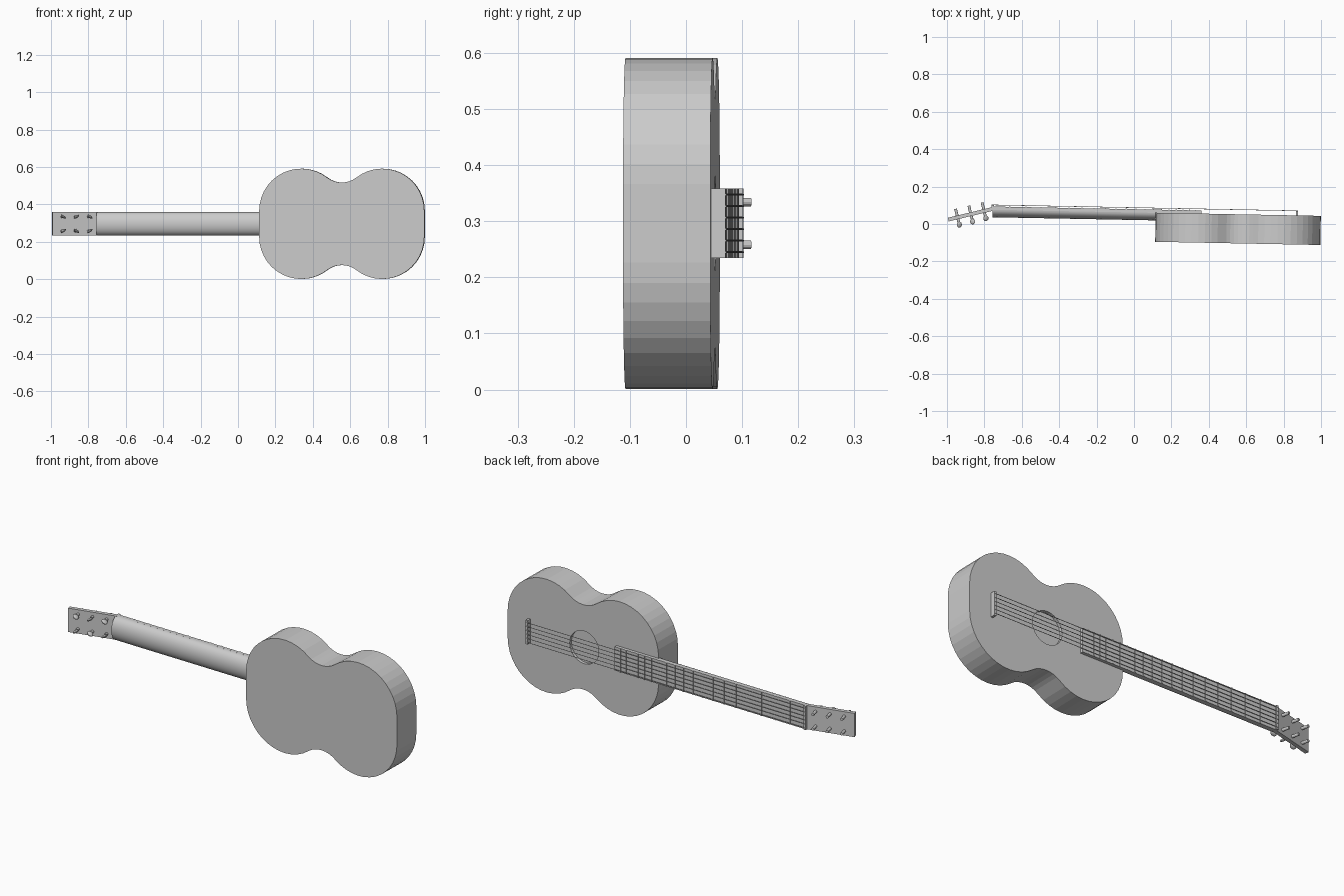
import bpy, bmesh
from math import radians, cos, sin, pi, atan2
from mathutils import Matrix, Vector

cube = bpy.data.objects.get("Cube")
if cube:
    bpy.data.objects.remove(cube)

grey = bpy.data.materials.new("plain grey")
grey.use_nodes = True
grey.diffuse_color = (0.6, 0.6, 0.6, 1)
grey.node_tree.nodes["Principled BSDF"].inputs["Base Color"].default_value = (0.6, 0.6, 0.6, 1)

MID = 0.296            # height of the centre line
TILT = radians(-1.1)   # slight lean of the whole instrument
TOP = 0.0625           # soundboard plane
STRING_Y = 0.0875
NUT_X, BRIDGE_X = -0.757, 0.87


def finish(name, bm, tilt=TILT):
    bmesh.ops.recalc_face_normals(bm, faces=bm.faces)
    mesh = bpy.data.meshes.new(name)
    bm.to_mesh(mesh)
    bm.free()
    mesh.materials.append(grey)
    obj = bpy.data.objects.new(name, mesh)
    obj.rotation_euler.z = tilt
    bpy.context.collection.objects.link(obj)
    return obj


def add_box(bm, x, y, z):
    """Box from (low, high) ranges."""
    size = [b - a for a, b in (x, y, z)]
    mid = [(a + b) / 2 for a, b in (x, y, z)]
    bmesh.ops.create_cube(bm, size=1, matrix=Matrix.Translation(mid) @ Matrix.Diagonal((*size, 1)))


def add_rod(bm, start, end, radius, sides):
    start, end = Vector(start), Vector(end)
    axis = end - start
    turn = axis.to_track_quat('Z', 'Y').to_matrix().to_4x4()
    bmesh.ops.create_cone(bm, cap_ends=True, segments=sides, radius1=radius, radius2=radius,
                          depth=axis.length, matrix=Matrix.Translation((start + end) / 2) @ turn)


def add_prism(bm, points, offset):
    face = bm.faces.new([bm.verts.new(p) for p in points])
    new = bmesh.ops.extrude_face_region(bm, geom=[face])["geom"]
    bmesh.ops.translate(bm, vec=offset, verts=[v for v in new if isinstance(v, bmesh.types.BMVert)])


def arc(cx, cz, r, a0, a1, n):
    return [(cx + r * cos(a0 + (a1 - a0) * i / n), cz + r * sin(a0 + (a1 - a0) * i / n))
            for i in range(n + 1)]


# Body: two round bouts joined by a hollow waist, mirrored about the centre line
LEFT, RIGHT, BOUT, RISE = 0.34, 0.773, 0.225, 0.07
waist_x, half = (LEFT + RIGHT) / 2, (RIGHT - LEFT) / 2
waist_r = 0.128
waist_z = RISE + ((BOUT + waist_r) ** 2 - half ** 2) ** 0.5
lean = atan2(waist_z - RISE, half)
upper = arc(LEFT, RISE, BOUT, pi, lean, 14)
upper += arc(waist_x, waist_z, waist_r, pi + lean, 2 * pi - lean, 8)[1:-1]
upper += arc(RIGHT, RISE, BOUT, pi - lean, 0, 14)
outline = upper + [(x, -z) for x, z in reversed(upper)]
bm = bmesh.new()
add_prism(bm, [(x, -0.093, z + MID) for x, z in outline], (0, TOP + 0.093, 0))
body = finish("body", bm)

# Sound hole cut into the soundboard
bm = bmesh.new()
add_rod(bm, (0.55, TOP - 0.015, MID), (0.55, TOP + 0.05, MID), 0.085, 40)
cutter = finish("sound_hole_cutter", bm)
cutter.hide_render = True
cut = body.modifiers.new("sound hole", 'BOOLEAN')
cut.operation, cut.solver, cut.object = 'DIFFERENCE', 'EXACT', cutter
bpy.context.view_layer.objects.active = body
body.select_set(True)
bpy.ops.object.modifier_apply(modifier=cut.name)
bpy.data.objects.remove(cutter)

# Neck: half-round bar
bm = bmesh.new()
section = [(NUT_X, TOP - 0.041 * sin(pi * i / 16), MID + 0.062 * cos(pi * i / 16)) for i in range(17)]
add_prism(bm, section, (0.13 - NUT_X, 0, 0))
neck = finish("neck", bm)
bpy.ops.object.select_all(action='DESELECT')
bpy.context.view_layer.objects.active = neck
neck.select_set(True)
bpy.ops.object.shade_smooth_by_angle(angle=radians(35))

# Fingerboard
bm = bmesh.new()
add_box(bm, (NUT_X, 0.36), (TOP - 0.001, 0.079), (MID - 0.062, MID + 0.062))
finish("fingerboard", bm)

# Frets spaced by the equal-tempered rule
bm = bmesh.new()
for n in range(1, 20):
    x = NUT_X + (BRIDGE_X - NUT_X) * (1 - 2 ** (-n / 12))
    add_box(bm, (x - 0.003, x + 0.003), (0.078, 0.082), (MID - 0.062, MID + 0.062))
finish("frets", bm)

# Nut and bridge
for name, x, low in (("nut", NUT_X, 0.06), ("bridge", BRIDGE_X, TOP - 0.001)):
    bm = bmesh.new()
    add_box(bm, (x - 0.006, x + 0.006), (low, STRING_Y), (MID - 0.062, MID + 0.062))
    finish(name, bm)

# Strings
bm = bmesh.new()
for i in range(6):
    z = MID + (i - 2.5) * 0.0205
    add_rod(bm, (NUT_X - 0.006, STRING_Y, z), (BRIDGE_X + 0.006, STRING_Y, z), 0.0017, 6)
finish("strings", bm)

# Headstock: slab angled back from the nut
ANGLE = radians(13.5)
along = Vector((-cos(ANGLE), -sin(ANGLE), 0))
out = Vector((-sin(ANGLE), cos(ANGLE), 0))
root = Vector((NUT_X + 0.002, 0.091, MID))
bm = bmesh.new()
corners = [root, root + along * 0.247, root + along * 0.247 - out * 0.02, root - out * 0.02]
add_prism(bm, [p - Vector((0, 0, 0.062)) for p in corners], (0, 0, 0.124))
finish("headstock", bm, 0)

# Tuners: a post through the headstock with a flat button on the far side
posts, buttons = bmesh.new(), bmesh.new()
for i in range(3):
    for side in (-1, 1):
        base = root + along * (0.05 + 0.073 * i) + Vector((0, 0, side * 0.038))
        add_rod(posts, base - out * 0.036, base + out * 0.037, 0.0075, 12)
        spin = Matrix.Rotation(radians(35 * side * (-1) ** i), 4, 'Y')
        place = Matrix.Translation(base - out * 0.05) @ spin
        bmesh.ops.create_uvsphere(buttons, u_segments=16, v_segments=8, radius=1,
                                  matrix=place @ Matrix.Diagonal((0.016, 0.016, 0.007, 1)))
finish("tuner_posts", posts, 0)
finish("tuner_buttons", buttons, 0)
